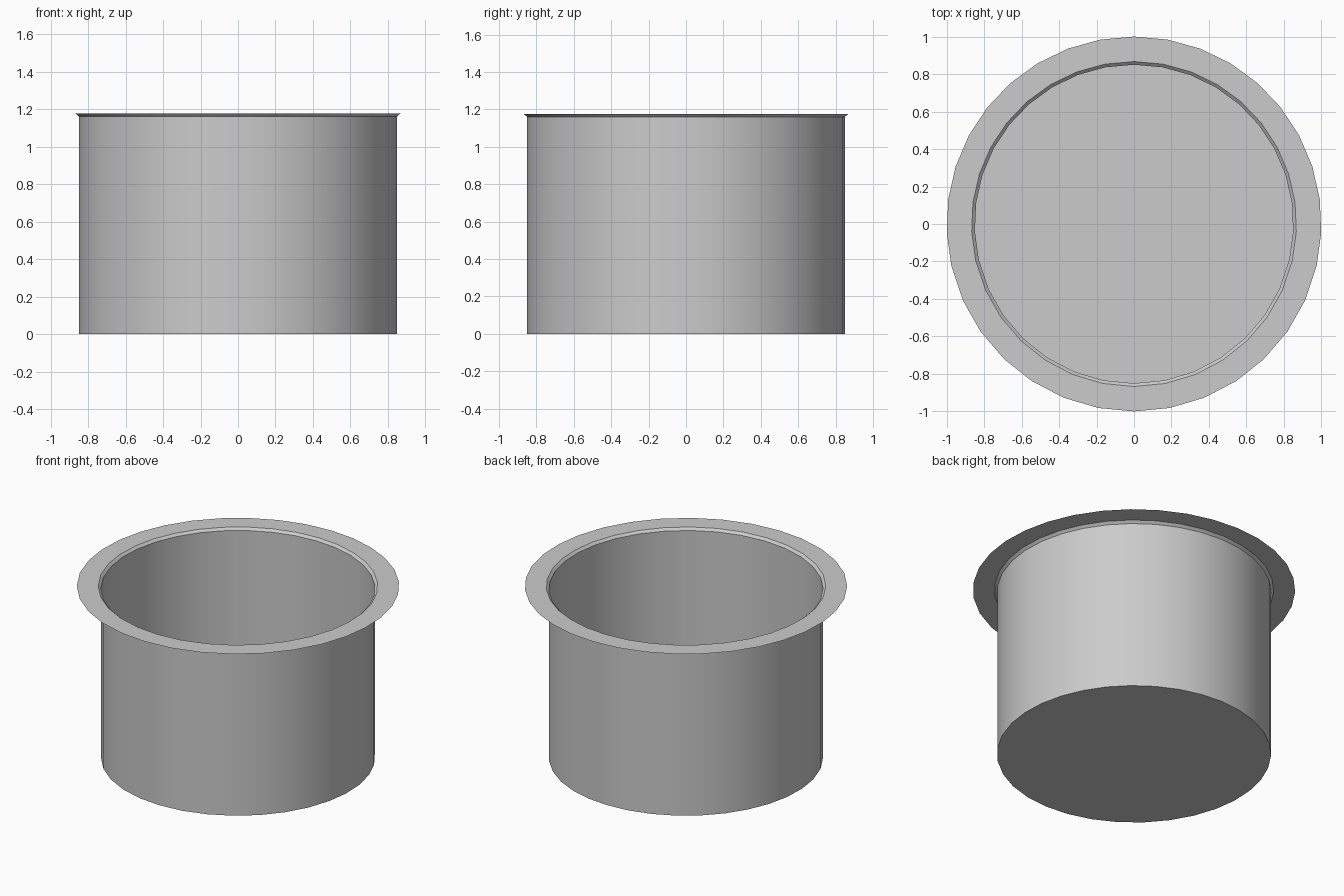
import bpy
import bmesh
import math

cube = bpy.data.objects.get("Cube")
if cube:
    bpy.data.objects.remove(cube, do_unlink=True)

# One plain grey for the whole model
grey = bpy.data.materials.new("light_grey")
grey.use_nodes = True
colour = (0.6, 0.6, 0.6, 1.0)
grey.diffuse_color = colour
grey.node_tree.nodes["Principled BSDF"].inputs["Base Color"].default_value = colour

# Segment angles: slightly finer steps at the back, mirrored left to right
FINE, COARSE, SPLIT = 10, 7, -13
half = [90 - (90 - SPLIT) * i / FINE for i in range(FINE)]
half += [SPLIT - (90 + SPLIT) * i / COARSE for i in range(COARSE + 1)]
angles = [math.radians(a) for a in half + [180 - a for a in half[-2:0:-1]]]


def lathe(name, profile, floor=False):
    """Spin (radius, height) points into a thin sheet, with an optional floor."""
    bm = bmesh.new()
    rings = [[bm.verts.new((r * math.cos(a), r * math.sin(a), z)) for a in angles]
             for r, z in profile]
    n = len(angles)
    for low, high in zip(rings, rings[1:]):
        for i in range(n):
            j = (i + 1) % n
            bm.faces.new((low[j], low[i], high[i], high[j])).normal_flip()
    if floor:
        bm.faces.new(rings[0])
    bm.normal_update()
    # Wall faces point outwards, the floor points down
    for f in bm.faces:
        c = f.calc_center_median()
        facing = f.normal.x * c.x + f.normal.y * c.y
        if facing < -0.01 or (abs(facing) < 0.01 and (f.normal.z > 0) == (c.z < 0.5)):
            f.normal_flip()
    mesh = bpy.data.meshes.new(name)
    bm.to_mesh(mesh)
    bm.free()
    mesh.materials.append(grey)
    obj = bpy.data.objects.new(name, mesh)
    bpy.context.collection.objects.link(obj)
    bpy.ops.object.select_all(action="DESELECT")
    obj.select_set(True)
    bpy.context.view_layer.objects.active = obj
    bpy.ops.object.shade_smooth_by_angle(angle=math.radians(30))
    return obj


WALL, LIP, RIM = 0.85, 0.867, 1.0
WALL_TOP, TOP = 1.16, 1.176

# Open cup with a flat floor
lathe("cup", [(WALL, 0), (WALL, WALL_TOP)], floor=True)
# Short flare above the wall
lathe("flared_lip", [(WALL, WALL_TOP), (LIP, TOP)])
# Flat flange around the opening
lathe("rim_flange", [(LIP, TOP), (RIM, TOP)])
